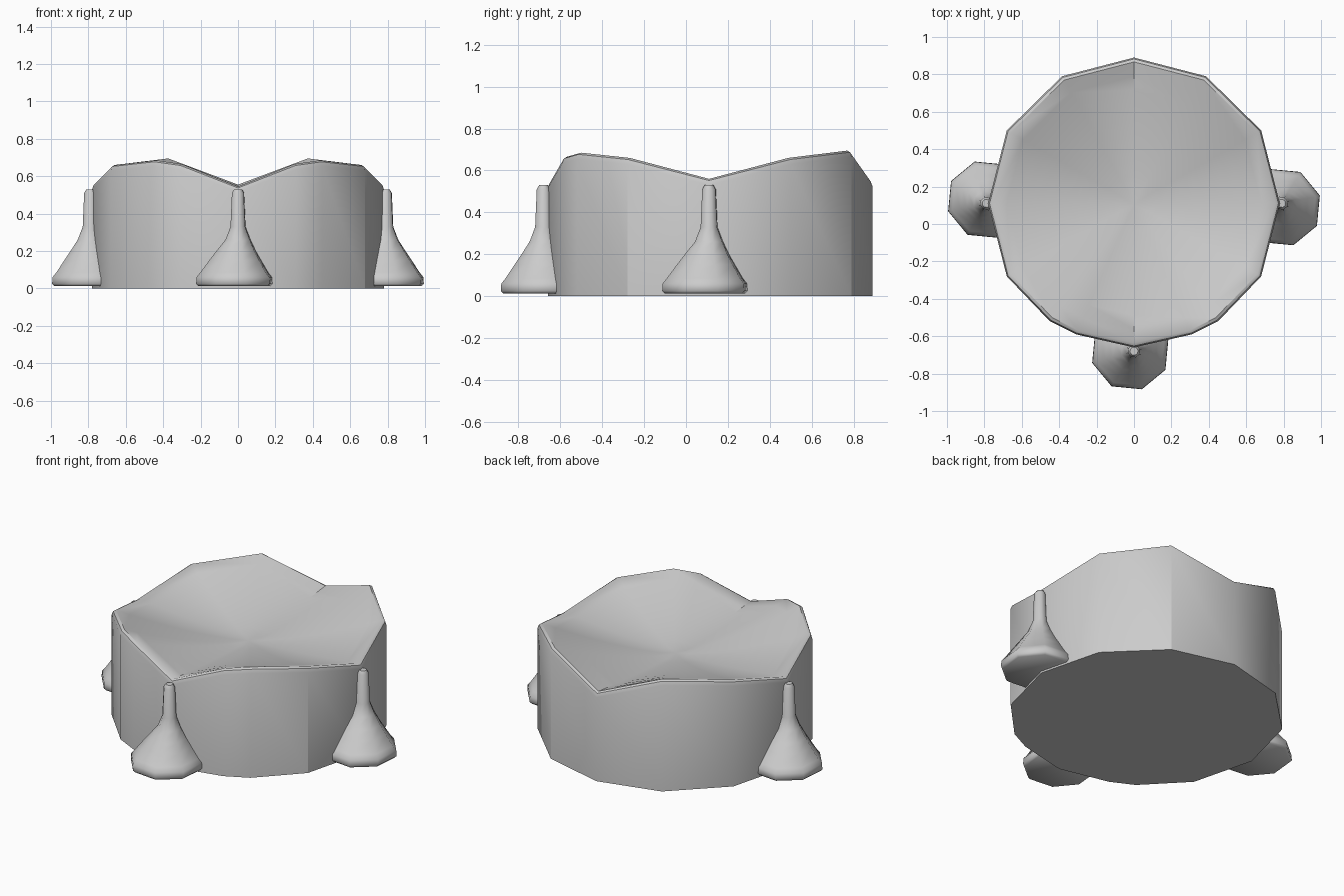
import bpy
import bmesh
import math

cube = bpy.data.objects.get("Cube")
if cube:
    bpy.data.objects.remove(cube, do_unlink=True)

CENTER_Y = 0.11

grey = bpy.data.materials.new("plain grey")
grey.use_nodes = True
grey.diffuse_color = (0.6, 0.6, 0.6, 1)
grey.node_tree.nodes["Principled BSDF"].inputs["Base Color"].default_value = (0.6, 0.6, 0.6, 1)


def loft(name, rings, angle, sharp_sides=()):
    """Skin a stack of equal rings, capping the first and last."""
    bm = bmesh.new()
    loops = [[bm.verts.new(p) for p in ring] for ring in rings]
    n = len(loops[0])
    for low, high in zip(loops, loops[1:]):
        for i in range(n):
            j = (i + 1) % n
            bm.faces.new((low[i], low[j], high[j], high[i]))
    bm.faces.new(loops[0][::-1])
    tip = bm.verts.new([sum(v.co[k] for v in loops[-1]) / n for k in range(3)])
    for i in range(n):
        bm.faces.new((loops[-1][i], loops[-1][(i + 1) % n], tip))
    bmesh.ops.recalc_face_normals(bm, faces=bm.faces)
    for face in bm.faces:
        face.smooth = True
    mesh = bpy.data.meshes.new(name)
    bm.to_mesh(mesh)
    bm.free()
    obj = bpy.data.objects.new(name, mesh)
    bpy.context.collection.objects.link(obj)
    mesh.materials.append(grey)
    bpy.ops.object.select_all(action='DESELECT')
    obj.select_set(True)
    bpy.context.view_layer.objects.active = obj
    bpy.ops.object.shade_smooth_by_angle(angle=math.radians(angle))
    for edge in mesh.edges:
        if set(edge.vertices) in [{i, i + n} for i in sharp_sides]:
            edge.use_edge_sharp = True
    return obj


# Basin outline from back to front: x, y, rim height; mirrored across x
half = [(0, 0.89, 0.555), (0.385, 0.79, 0.695), (0.68, 0.5, 0.66),
        (0.78, 0.11, 0.56), (0.68, -0.28, 0.66), (0.45, -0.52, 0.685),
        (0.31, -0.59, 0.665), (0, -0.66, 0.545)]
outline = half + [(-x, y, h) for x, y, h in half[-2:0:-1]]


def ring(scale, height):
    return [(x * scale, CENTER_Y + (y - CENTER_Y) * scale, height(h))
            for x, y, h in outline]


# Wall, rounded rim and dished inner surface
DISH = 0.5
rings = [ring(1, lambda h: 0), ring(1, lambda h: h - 0.03),
         ring(0.99, lambda h: h - 0.008), ring(0.97, lambda h: h)]
for step in range(9, 0, -1):
    t = step / 10
    rings.append(ring(0.97 * t, lambda h: DISH + (h - DISH) * t ** 1.6))
loft("basin", rings, 40, sharp_sides=(1, 4))

# Flared legs: height, radius, sideways shift of each octagonal section
LEG_SECTIONS = [(0.012, 0.2, -0.02), (0.025, 0.213, -0.02), (0.06, 0.211, -0.02),
                (0.085, 0.19, -0.02), (0.15, 0.145, -0.015), (0.2, 0.11, -0.01),
                (0.26, 0.07, 0), (0.33, 0.042, 0), (0.51, 0.034, 0), (0.53, 0.022, 0)]
LEG_REACH = 0.79
for name, turn in (("front_leg", 0), ("left_leg", 90), ("right_leg", -90)):
    sections = []
    for z, r, shift in LEG_SECTIONS:
        angles = [math.radians(-73 + 45 * i) for i in range(8)]
        sections.append([(shift + r * math.cos(a), -LEG_REACH + r * math.sin(a), z)
                         for a in angles])
    leg = loft(name, sections, 50)
    leg.location.y = CENTER_Y
    leg.rotation_euler.z = math.radians(turn)
